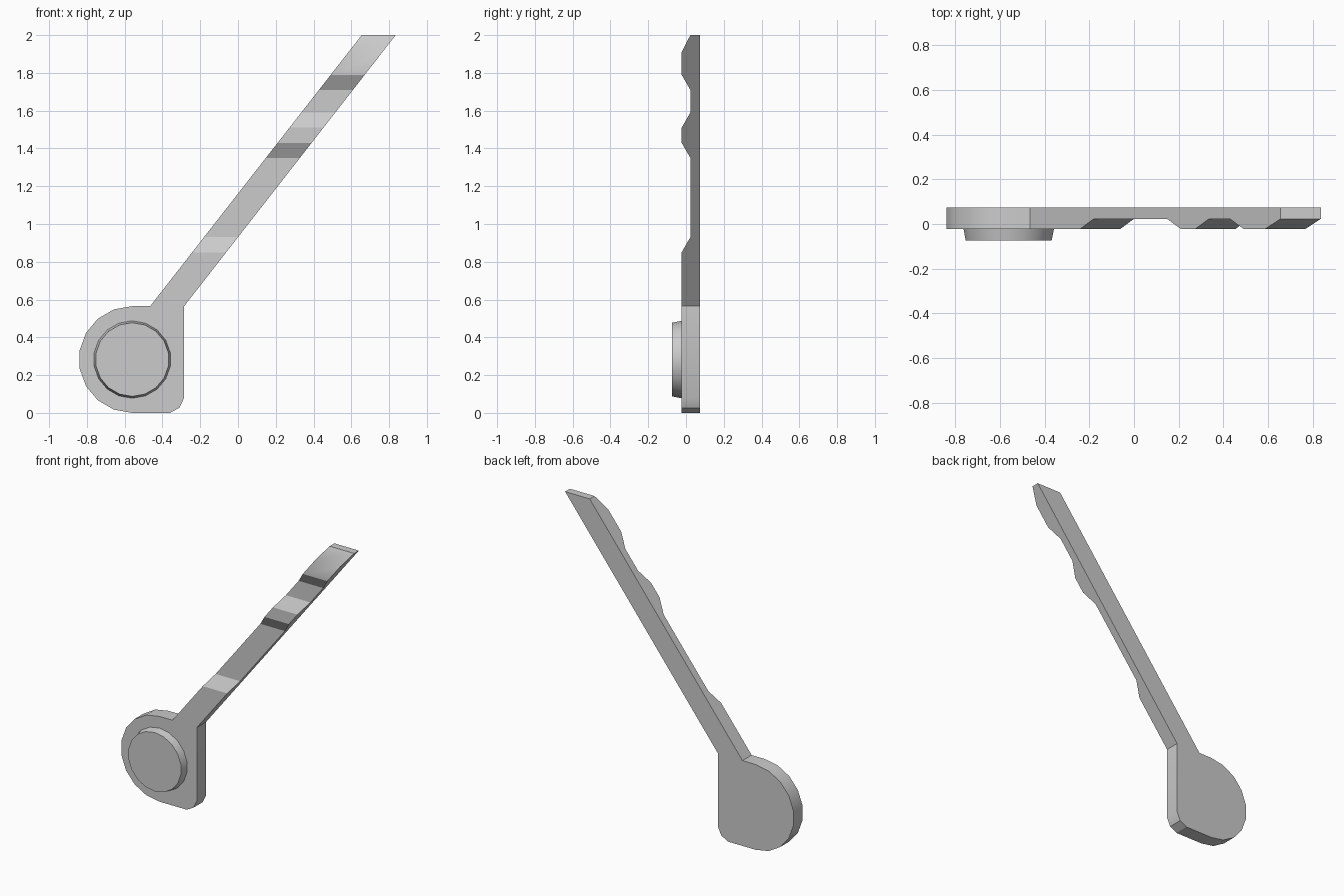
import bpy, bmesh
from math import sin, cos, radians
from mathutils import Vector

cube = bpy.data.objects.get("Cube")
if cube:
    bpy.data.objects.remove(cube, do_unlink=True)

steel = bpy.data.materials.new("grey_steel")
steel.use_nodes = True
GREY = (0.6, 0.6, 0.6, 1)
steel.diffuse_color = GREY
steel.node_tree.nodes["Principled BSDF"].inputs["Base Color"].default_value = GREY

FRONT, BACK, GROOVE, BUTTON_Y = -0.023, 0.073, 0.023, -0.073
CX, CZ, R = -0.56, 0.2825, 0.2825
NECK_Z, NECK_X, WIDTH = 2 * R, -0.465, 0.18
LEAN = (0.655 - NECK_X) / (2 - NECK_Z)


def loft(name, ring_a, ring_b):
    """Solid between two matching outlines."""
    bm = bmesh.new()
    a = [bm.verts.new(p) for p in ring_a]
    b = [bm.verts.new(p) for p in ring_b]
    bm.faces.new(a)
    bm.faces.new(b[::-1])
    for i in range(len(a)):
        j = (i + 1) % len(a)
        bm.faces.new((a[i], b[i], b[j], a[j]))
    bmesh.ops.recalc_face_normals(bm, faces=bm.faces)
    mesh = bpy.data.meshes.new(name)
    bm.to_mesh(mesh)
    bm.free()
    mesh.materials.append(steel)
    obj = bpy.data.objects.new(name, mesh)
    bpy.context.collection.objects.link(obj)
    bpy.ops.object.select_all(action='DESELECT')
    obj.select_set(True)
    bpy.context.view_layer.objects.active = obj
    bpy.ops.object.shade_smooth_by_angle(angle=radians(28))
    return obj


def arc(radius, start, end):
    return [(CX + radius * cos(radians(d)), CZ + radius * sin(radians(d)))
            for d in range(start, end + 1, 20)]


def at_y(points, y):
    return [Vector((x, y, z)) for x, z in points]


# Head: round on one side, squared with a clipped corner on the other
head = arc(R, 90, 270) + [(-0.36, 0), (-0.31, 0.027), (-0.285, 0.08),
                          (NECK_X + WIDTH, NECK_Z), (NECK_X, NECK_Z)]
loft("key_head", at_y(head, FRONT), at_y(head, BACK))

# Tapered round button on the front of the head
loft("head_button", at_y(arc(0.195, 90, 430), BUTTON_Y),
     at_y(arc(0.205, 90, 430), FRONT))

# Leaning shaft: notched side profile swept across its width
profile = [(BACK, NECK_Z), (FRONT, NECK_Z),
           (FRONT, 0.85), (GROOVE, 0.93), (GROOVE, 1.35), (FRONT, 1.43),
           (FRONT, 1.51), (GROOVE, 1.59), (GROOVE, 1.71), (FRONT, 1.79),
           (FRONT, 1.91), (GROOVE, 2), (BACK, 2)]
side = [Vector((NECK_X + (z - NECK_Z) * LEAN, y, z)) for y, z in profile]
loft("notched_shaft", side, [p + Vector((WIDTH, 0, 0)) for p in side])
